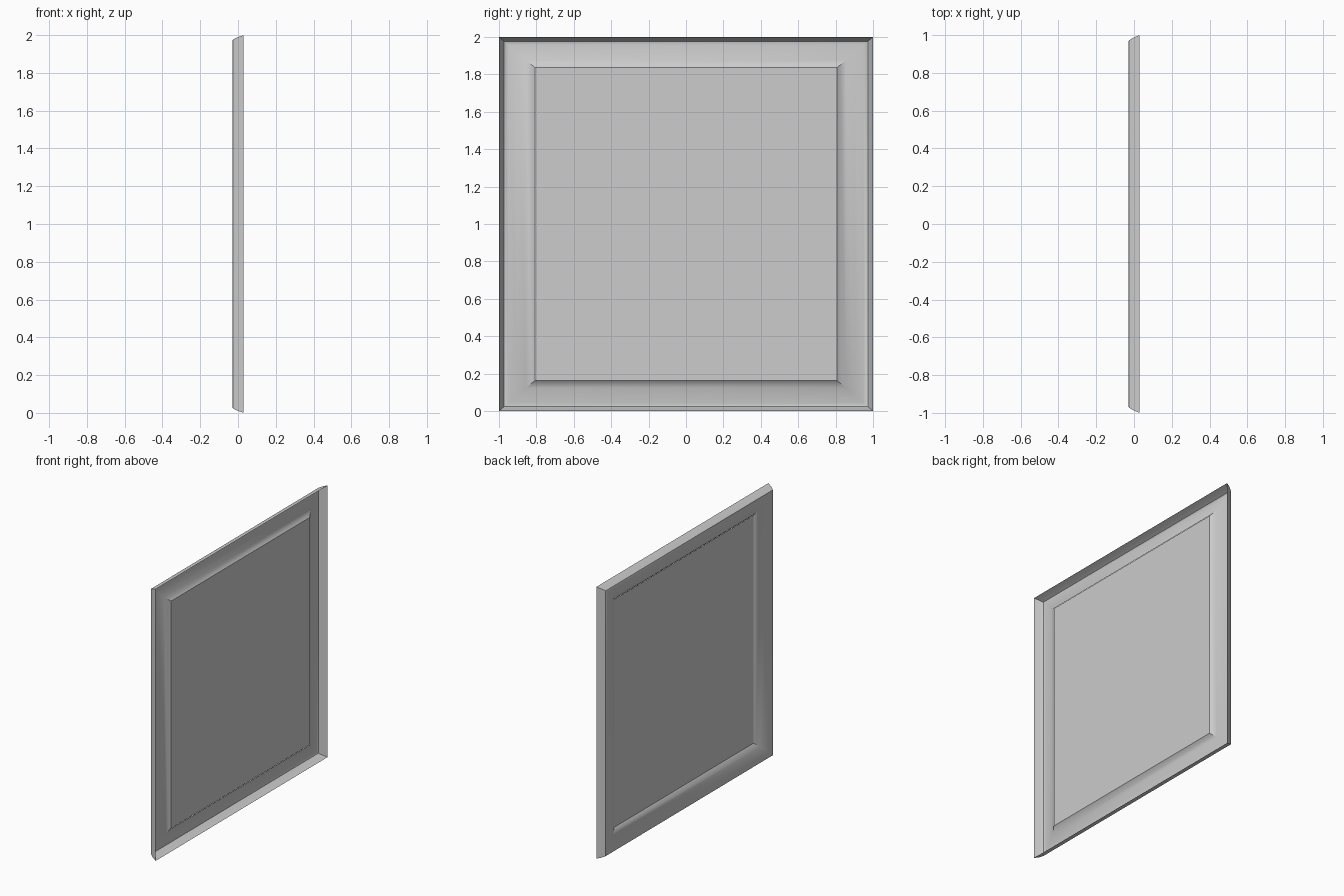
import bpy
import math

cube = bpy.data.objects.get("Cube")
if cube:
    bpy.data.objects.remove(cube, do_unlink=True)

grey = bpy.data.materials.new("plain grey")
grey.use_nodes = True
COLOUR = (0.604, 0.604, 0.604, 1)
grey.diffuse_color = COLOUR
grey.node_tree.nodes["Principled BSDF"].inputs["Base Color"].default_value = COLOUR

Z_RATIO = 0.85   # top and bottom mouldings are narrower than the sides


def ring(inset, x):
    """Rectangle of four corners, inset from the outer edge at depth x."""
    y, z = 1 - inset, 1 - inset * Z_RATIO
    return [(x, sy * y, 1 + sz * z) for sy, sz in ((-1, -1), (1, -1), (1, 1), (-1, 1))]


def add_object(name, verts, faces):
    mesh = bpy.data.meshes.new(name)
    mesh.from_pydata(verts, [], faces)
    mesh.materials.append(grey)
    obj = bpy.data.objects.new(name, mesh)
    bpy.context.collection.objects.link(obj)
    return obj


# Moulding: thin shell profile swept round the rectangle with mitred corners
profile = [(0, 0.03), (0.012, 0), (0.028, -0.027), (0.036, -0.03), (0.05, -0.029),
           (0.1, -0.019), (0.145, -0.004), (0.175, 0.009), (0.192, 0.022)]
verts = [v for inset, x in profile for v in ring(inset, x)]
faces = []
for i in range(len(profile) - 1):
    for j in range(4):
        k = (j + 1) % 4
        faces.append((4 * i + j, 4 * i + 4 + j, 4 * i + 4 + k, 4 * i + k))
frame = add_object("frame_moulding", verts, faces)

# Flat picture panel, set into the moulding's inner edge
panel = add_object("picture_panel", ring(0.19, 0.018), [(0, 1, 2, 3)])

# Smooth moulding curve, crisp mitres and ridge
bpy.ops.object.select_all(action='DESELECT')
frame.select_set(True)
bpy.context.view_layer.objects.active = frame
bpy.ops.object.shade_smooth_by_angle(angle=math.radians(35))
